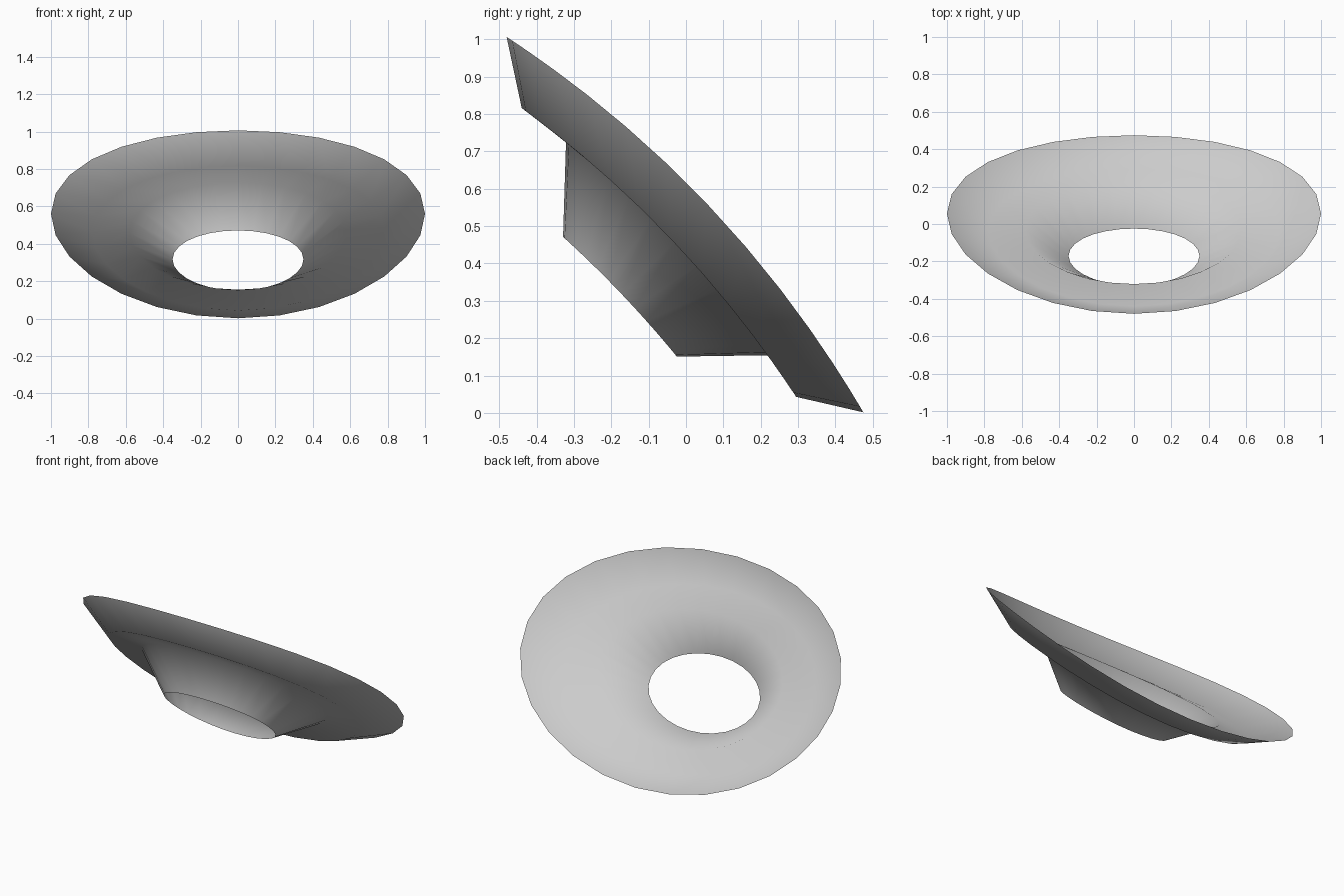
import bpy, bmesh, math

if "Cube" in bpy.data.objects:
    bpy.data.objects.remove(bpy.data.objects["Cube"])

SEGMENTS = 28
TILT = math.radians(46.46)      # slope of the whole dish about x
BEND = 0.169                    # bow of the dish along its slope

# rings from rim to hole: (half width x, half length along slope, height, centre along slope)
RINGS = [
    (1.00, 0.693, 0.429, -0.370),   # outer rim
    (0.78, 0.533, 0.294, -0.364),   # foot of the sloping lip
    (0.58, 0.394, 0.296, -0.356),   # start of the funnel
    (0.35, 0.221, 0.097, -0.350),   # edge of the hole
]


def ring_point(ring, i):
    half_x, half_t, height, centre = ring
    a = 2 * math.pi * i / SEGMENTS
    u = half_t * math.sin(a)
    n = height - BEND * u * u
    t = centre + u
    c, s = math.cos(TILT), math.sin(TILT)
    return (half_x * math.cos(a), n * s + t * c, n * c - t * s - 0.004)


# tilted dish: one open sheet lofted through the rings
bm = bmesh.new()
loops = [[bm.verts.new(ring_point(r, i)) for i in range(SEGMENTS)] for r in RINGS]
for outer, inner in zip(loops, loops[1:]):
    for i in range(SEGMENTS):
        j = (i + 1) % SEGMENTS
        bm.faces.new((outer[i], outer[j], inner[j], inner[i])).smooth = True

mesh = bpy.data.meshes.new("tilted_funnel_dish")
bm.to_mesh(mesh)
bm.free()
dish = bpy.data.objects.new("tilted_funnel_dish", mesh)
bpy.context.collection.objects.link(dish)
